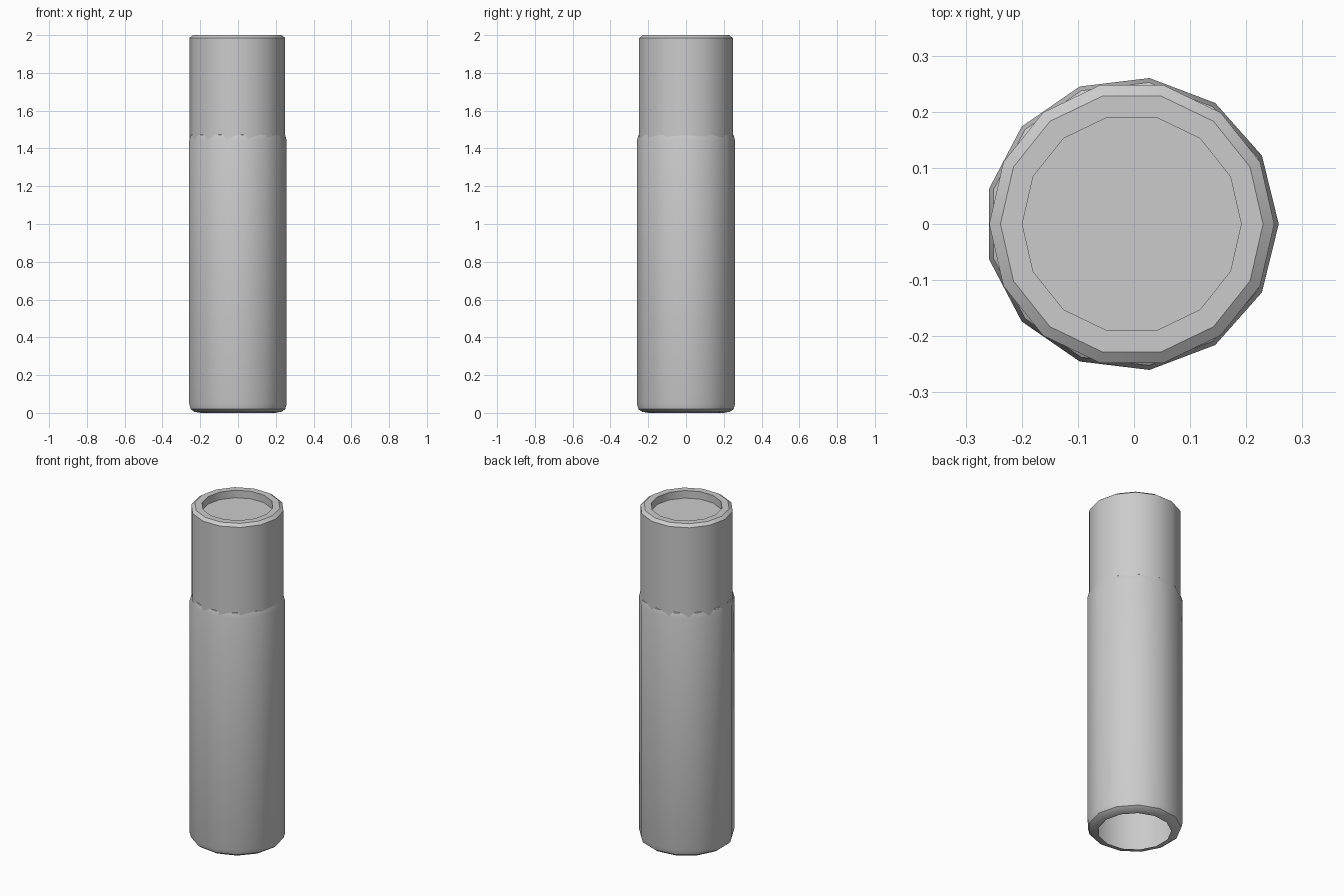
import bpy, bmesh, math

if "Cube" in bpy.data.objects:
    bpy.data.objects.remove(bpy.data.objects["Cube"])

CX = -0.004  # shared axis, offset so the odd-sided body is centred


def lathe(name, profile, sides, cap_last=False):
    """Revolve (radius, z) points around the vertical axis."""
    bm = bmesh.new()
    rings = []
    for r, z in profile:
        rings.append([bm.verts.new((CX + r * math.cos(2 * math.pi * i / sides),
                                    r * math.sin(2 * math.pi * i / sides), z))
                      for i in range(sides)])
    for a, b in zip(rings, rings[1:]):
        for i in range(sides):
            j = (i + 1) % sides
            bm.faces.new((a[i], a[j], b[j], b[i]))
    if cap_last:
        bm.faces.new(rings[-1])
    mesh = bpy.data.meshes.new(name)
    bm.to_mesh(mesh)
    bm.free()
    obj = bpy.data.objects.new(name, mesh)
    bpy.context.collection.objects.link(obj)
    bpy.ops.object.select_all(action='DESELECT')
    obj.select_set(True)
    bpy.context.view_layer.objects.active = obj
    bpy.ops.object.shade_smooth_by_angle(angle=math.radians(35))
    return obj


# Lower tube: rounded at both ends, open underneath
lip = [(0.2, 0.0), (0.235, 0.006), (0.254, 0.02), (0.262, 0.05)]
H = 1.49
lathe("tube_body", lip + [(r, H - z) for r, z in reversed(lip)], 13)

# Upper sleeve: chamfered rim with a shallow recessed top
lathe("tube_cap", [(0.254, 1.44), (0.254, 1.985), (0.234, 2.0),
                   (0.195, 2.0), (0.195, 1.955)], 14, cap_last=True)
